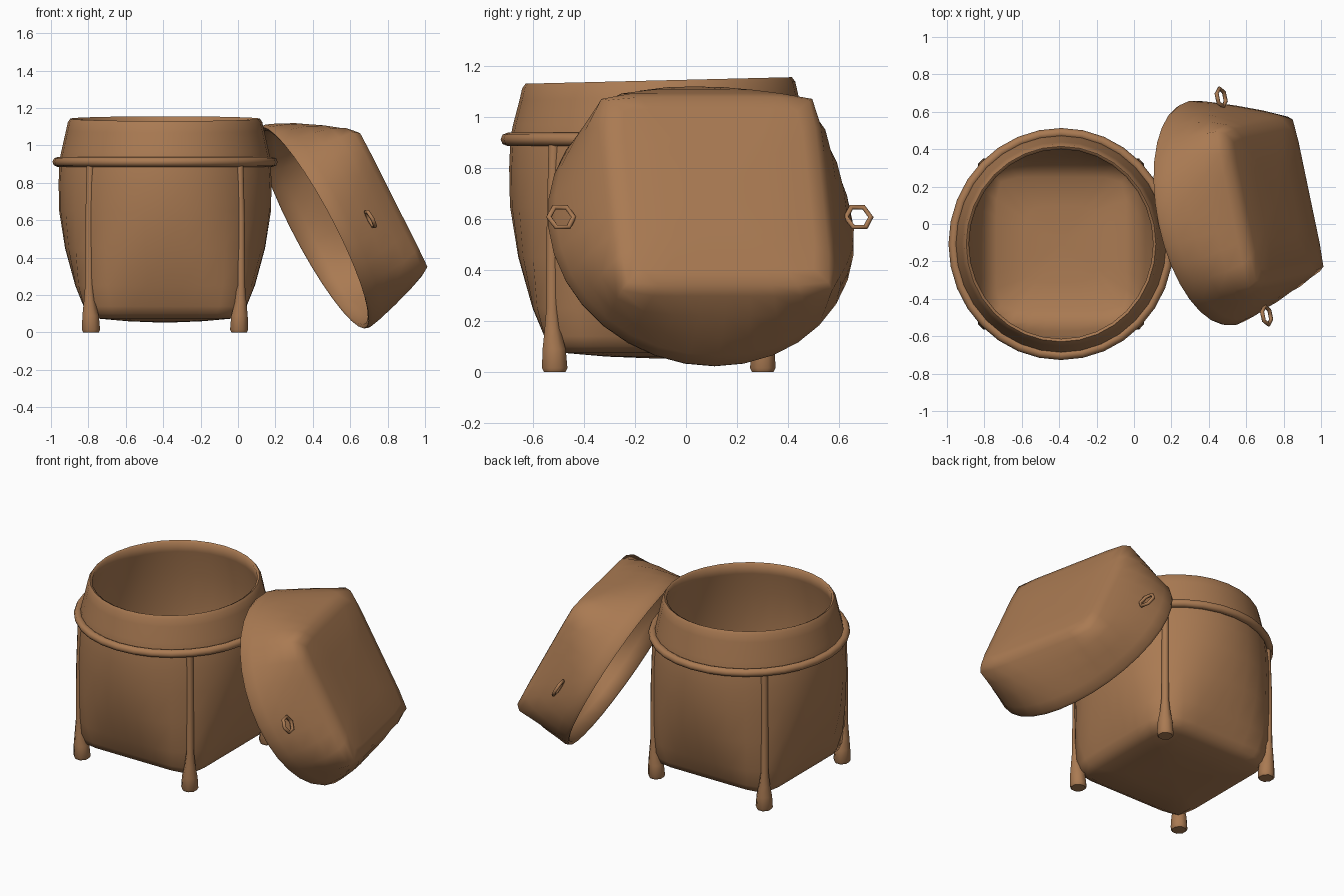
import bpy, bmesh, math
from mathutils import Matrix, Vector

if "Cube" in bpy.data.objects:
    bpy.data.objects.remove(bpy.data.objects["Cube"])

SEG = 32
brown = bpy.data.materials.new("woven_brown")
brown.diffuse_color = (0.40, 0.195, 0.085, 1)
brown.use_nodes = True
brown.node_tree.nodes["Principled BSDF"].inputs["Base Color"].default_value = brown.diffuse_color


def finish(bm, name, matrix, angle=50):
    bmesh.ops.recalc_face_normals(bm, faces=bm.faces)
    me = bpy.data.meshes.new(name)
    bm.to_mesh(me)
    bm.free()
    me.shade_smooth()
    me.set_sharp_from_angle(angle=math.radians(angle))
    me.materials.append(brown)
    ob = bpy.data.objects.new(name, me)
    ob.matrix_world = matrix
    bpy.context.collection.objects.link(ob)
    return ob


def section(bm, z, side, corner):
    """Superellipse ring: 'side' radius at the flats, 'corner' radius on the diagonals."""
    p = 1 / (0.5 - math.log2(corner / side))
    ring = []
    for i in range(SEG):
        a = 2 * math.pi * i / SEG
        c, s = math.cos(a), math.sin(a)
        r = side / (abs(c) ** p + abs(s) ** p) ** (1 / p)
        ring.append(bm.verts.new((r * c, r * s, z)))
    return ring


def shell(name, rows, z_start, z_end, matrix, tilt=0, lean=0):
    """Loft through rows of (z, side, corner), closed at both ends by a centre point."""
    bm = bmesh.new()
    rings = [section(bm, *row) for row in rows]
    for a, b in zip(rings, rings[1:]):
        for i in range(SEG):
            j = (i + 1) % SEG
            bm.faces.new((a[i], a[j], b[j], b[i]))
    for ring, z in ((rings[0], z_start), (rings[-1], z_end)):
        mid = bm.verts.new((0, 0, z))
        for i in range(SEG):
            bm.faces.new((ring[i], ring[(i + 1) % SEG], mid))
    for v in bm.verts:
        v.co.x += lean * v.co.z
        if v.co.z > 1.0:
            v.co.z += tilt * v.co.y
    return finish(bm, name, matrix, 75)


def torus(name, major, minor, n_major, n_minor, matrix):
    bm = bmesh.new()
    g = []
    for i in range(n_major):
        a = 2 * math.pi * i / n_major
        g.append([])
        for k in range(n_minor):
            b = 2 * math.pi * k / n_minor
            r = major + minor * math.cos(b)
            g[-1].append(bm.verts.new((r * math.cos(a), r * math.sin(a),
                                       minor * math.sin(b))))
    for i in range(n_major):
        for k in range(n_minor):
            i2, k2 = (i + 1) % n_major, (k + 1) % n_minor
            bm.faces.new((g[i][k], g[i2][k], g[i2][k2], g[i][k2]))
    return finish(bm, name, matrix, 80)


# Basket body: square foot, round neck, then back down the inside
base = Matrix.Translation((-0.39, -0.107, 0)) @ Matrix.Diagonal((0.99, 1.02, 1, 1))
shell("basket_body", [
    (0.06, 0.20, 0.24), (0.075, 0.37, 0.51), (0.10, 0.42, 0.565), (0.14, 0.44, 0.58),
    (0.25, 0.485, 0.585), (0.45, 0.54, 0.588), (0.65, 0.572, 0.588), (0.80, 0.575, 0.583),
    (0.92, 0.57, 0.57), (0.97, 0.56, 0.56), (1.08, 0.535, 0.535), (1.125, 0.525, 0.525),
    (1.143, 0.512, 0.512), (1.135, 0.497, 0.497), (1.07, 0.505, 0.505), (0.92, 0.54, 0.54),
    (0.65, 0.545, 0.55), (0.45, 0.515, 0.55), (0.25, 0.455, 0.545), (0.15, 0.41, 0.535),
    (0.11, 0.35, 0.46), (0.09, 0.20, 0.24)], 0.052, 0.085, base, tilt=0.025)

# Raised band under the neck
torus("neck_band", 0.582, 0.026, SEG, 8, base @ Matrix.Translation((0, 0, 0.912)))

# Feet that taper into slim corner ridges
for sx, side in ((-1, "left"), (1, "right")):
    for sy, end in ((-1, "front"), (1, "back")):
        bm = bmesh.new()
        rings = []
        for z, r, off in ((0, 0.045, 0.40), (0.015, 0.053, 0.40), (0.09, 0.048, 0.402),
                          (0.16, 0.034, 0.408), (0.25, 0.024, 0.41), (0.6, 0.022, 0.41),
                          (0.9, 0.022, 0.403)):
            rings.append([bm.verts.new((sx * off + r * math.cos(math.pi * (i + .5) / 4),
                                        sy * off + r * math.sin(math.pi * (i + .5) / 4), z))
                          for i in range(8)])
        for a, b in zip(rings, rings[1:]):
            for i in range(8):
                j = (i + 1) % 8
                bm.faces.new((a[i], a[j], b[j], b[i]))
        bm.faces.new(rings[0])
        bm.faces.new(rings[-1])
        finish(bm, f"{end}_{side}_foot", base)

# Lid leaning on the basket: local z is the lid axis, local y runs through the loops
n = Vector((0.87, 0.181, 0.457)).normalized()
v = Vector((-0.204, 0.979, 0)).normalized()
u = v.cross(n)
lid = Matrix.Translation((0.402, 0.055, 0.56)) @ Matrix((u, v, n)).transposed().to_4x4()
shell("lid", [
    (0.40, 0.20, 0.25), (0.395, 0.36, 0.49), (0.385, 0.415, 0.568), (0.35, 0.447, 0.597),
    (0.27, 0.50, 0.60), (0.17, 0.555, 0.605), (0.08, 0.592, 0.607), (0.02, 0.612, 0.612),
    (0.0, 0.605, 0.605), (0.005, 0.585, 0.585), (0.08, 0.565, 0.58), (0.17, 0.528, 0.578),
    (0.27, 0.472, 0.572), (0.34, 0.415, 0.56), (0.36, 0.34, 0.46), (0.37, 0.20, 0.25)],
    0.405, 0.375, lid, lean=0.08)

# Loop handles on both sides of the lid
for s, name in ((-1, "front_lid_loop"), (1, "back_lid_loop")):
    torus(name, 0.05, 0.011, 6, 6, lid @ Matrix.Translation((0.045, s * 0.595, 0.19))
          @ Matrix.Rotation(math.pi / 6, 4, 'Z'))
